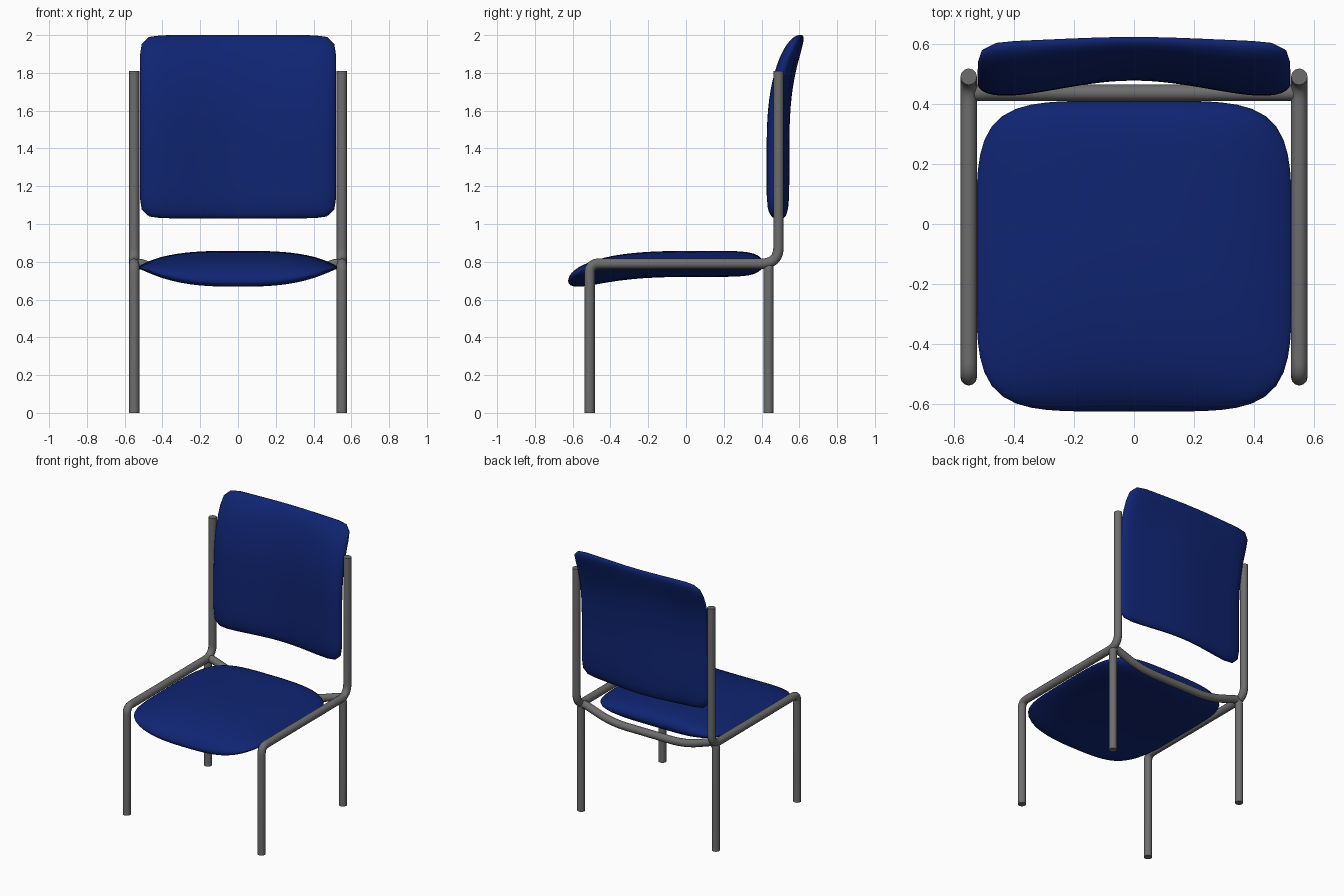
import bpy, bmesh, math
from mathutils import Vector

if "Cube" in bpy.data.objects:
    bpy.data.objects.remove(bpy.data.objects["Cube"], do_unlink=True)


def material(name, color):
    mat = bpy.data.materials.new(name)
    mat.use_nodes = True
    mat.diffuse_color = color
    node = next(n for n in mat.node_tree.nodes if n.type == 'BSDF_PRINCIPLED')
    node.inputs["Base Color"].default_value = color
    return mat


blue = material("navy_fabric", (0.005, 0.018, 0.17, 1))
grey = material("grey_metal", (0.155, 0.155, 0.155, 1))


def add_object(name, mesh, mat):
    mesh.materials.clear()
    mesh.materials.append(mat)
    obj = bpy.data.objects.new(name, mesh)
    bpy.context.collection.objects.link(obj)
    bpy.ops.object.select_all(action='DESELECT')
    obj.select_set(True)
    bpy.context.view_layer.objects.active = obj
    bpy.ops.object.shade_smooth_by_angle(angle=math.radians(50))
    return obj


def tube(name, corners, radii, thickness=0.0275):
    """Bent tube through corner points, each inner corner rounded."""
    pts = [Vector(c) for c in corners]
    path = [pts[0]]
    for a, b, c, r in zip(pts, pts[1:], pts[2:], radii):
        start, end = b + (a - b).normalized() * r, b + (c - b).normalized() * r
        for i in range(9):
            t = i / 8
            path.append(start * (1 - t) ** 2 + b * 2 * t * (1 - t) + end * t * t)
    path.append(pts[-1])
    curve = bpy.data.curves.new(name, 'CURVE')
    curve.dimensions = '3D'
    curve.bevel_depth = thickness
    curve.bevel_resolution = 4
    curve.use_fill_caps = True
    spline = curve.splines.new('POLY')
    spline.points.add(len(path) - 1)
    for point, co in zip(spline.points, path):
        point.co = (*co, 1)
    temp = bpy.data.objects.new(name + "_path", curve)
    mesh = bpy.data.meshes.new_from_object(temp)
    bpy.data.objects.remove(temp)
    return add_object(name, mesh, grey)


def cushion(name, power, place, rings=14, sides=80):
    """Rounded pad: two skins of concentric rings meeting at the rim.
    place(u, v, h) maps pad coordinates, h being -1..1 through the thickness."""
    bm = bmesh.new()

    def ring(i, side):
        s = math.sin(math.pi / 2 * i / rings)
        h = side * math.sqrt(max(0, 1 - s ** 9))
        row = []
        for j in range(sides):
            a = 2 * math.pi * (j + 0.5) / sides
            c, d = math.cos(a), math.sin(a)
            k = s / (abs(c) ** power + abs(d) ** power) ** (1 / power)
            row.append(bm.verts.new(place(c * k, d * k, h)))
        return row

    rim = ring(rings, 0)
    for side in (1, -1):
        rows = [ring(i, side) for i in range(1, rings)] + [rim]
        middle = bm.verts.new(place(0, 0, side))
        for j in range(sides):
            n = (j + 1) % sides
            bm.faces.new((middle, rows[0][j], rows[0][n]))
            for a, b in zip(rows, rows[1:]):
                bm.faces.new((a[j], b[j], b[n], a[n]))
    bmesh.ops.recalc_face_normals(bm, faces=bm.faces)
    mesh = bpy.data.meshes.new(name)
    bm.to_mesh(mesh)
    bm.free()
    return add_object(name, mesh, blue)


# Seat: lens-shaped across, with the front lip rolling down
def seat_point(u, v, h):
    y = -0.107 + 0.517 * v
    across = abs(u) ** 3
    drop = 0.09 * max(0, (0.1 - y) / 0.72) ** 3.2 * (1 - 0.85 * abs(u) ** 2.5)
    half = 0.069 * (1 - 0.7 * across) * (1 - 0.15 * max(0, -v) ** 4)
    return (0.525 * u, y, 0.789 - 0.018 * across - drop + half * h)


# Backrest: hollow across the front, with the top leaning back
def back_point(u, v, h):
    z = 1.515 + 0.485 * v
    lean = max(0, (z - 1.35) / 0.65) ** 3
    bow = (1 - math.cos(math.pi * u)) / 2
    half = 0.035 + 0.012 * bow
    y = 0.512 + 0.1 * lean - 0.047 * bow * (1 - 0.6 * lean) + half * h
    return (0.52 * u, y, z)


cushion("seat", 5, seat_point)
cushion("backrest", 14, back_point)

# Side frames: front leg, seat rail and back post in one bent tube
for label, x in (("left", 0.55), ("right", -0.55)):
    tube(label + "_side_frame",
         [(x, -0.51, 0), (x, -0.51, 0.79), (x, 0.49, 0.79), (x, 0.49, 1.81)],
         (0.05, 0.09))

# Rear legs joined by a sagging crossbar
half = [(0.55, 0.0), (0.55, 0.80), (0.3, 0.715)]
outline = half + [(-x, z) for x, z in reversed(half)]
tube("rear_legs_and_crossbar", [(x, 0.437, z) for x, z in outline],
     (0.05, 0.12, 0.12, 0.05))
